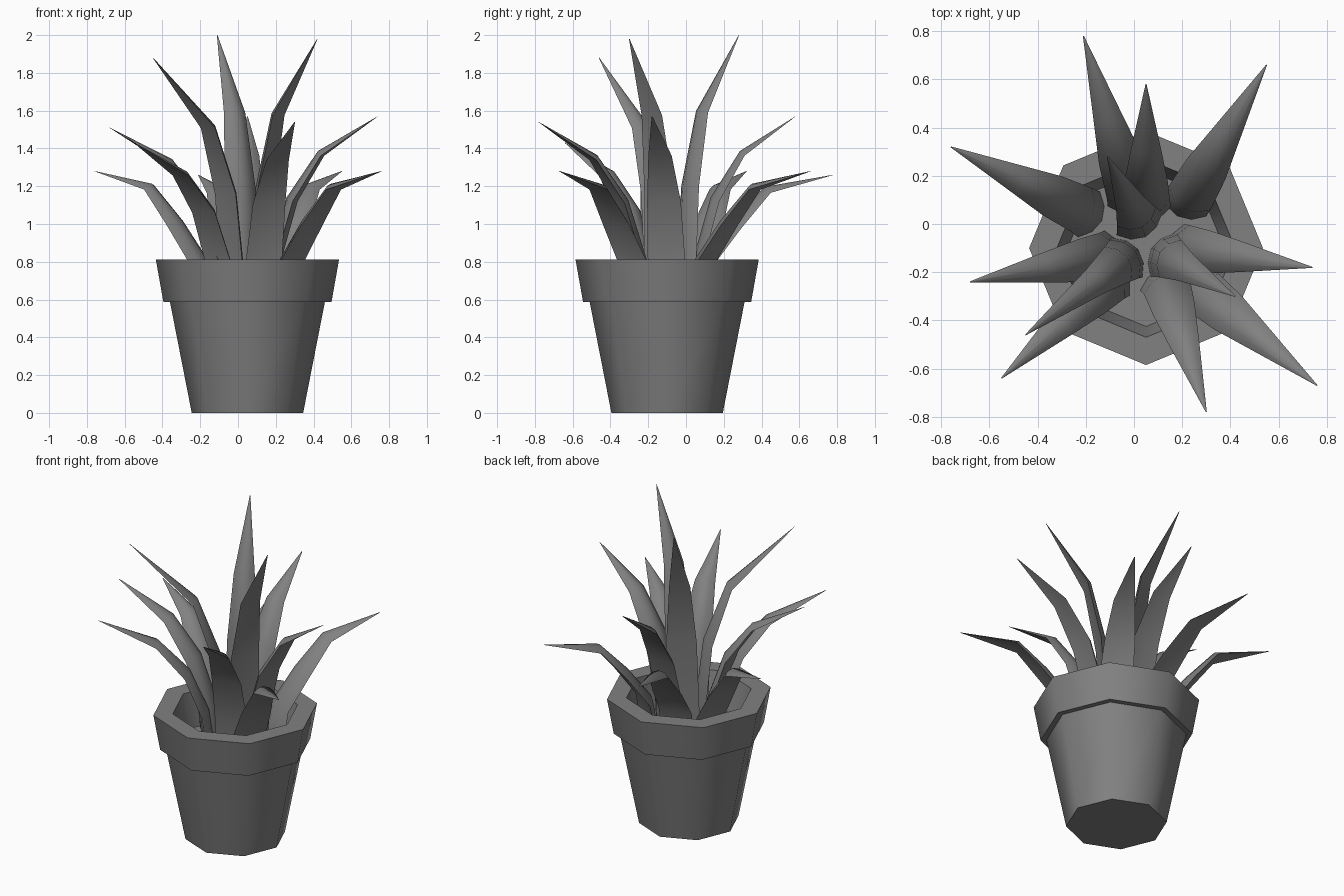
import bpy, bmesh, math
from mathutils import Vector

if "Cube" in bpy.data.objects:
    bpy.data.objects.remove(bpy.data.objects["Cube"], do_unlink=True)

grey = bpy.data.materials.new("plain grey")
grey.use_nodes = True
colour = (0.22, 0.22, 0.22, 1)
grey.diffuse_color = colour
grey.node_tree.nodes["Principled BSDF"].inputs["Base Color"].default_value = colour


def finish(bm, name, angle):
    bmesh.ops.recalc_face_normals(bm, faces=bm.faces)
    mesh = bpy.data.meshes.new(name)
    bm.to_mesh(mesh)
    bm.free()
    obj = bpy.data.objects.new(name, mesh)
    bpy.context.collection.objects.link(obj)
    mesh.materials.append(grey)
    bpy.ops.object.select_all(action='DESELECT')
    obj.select_set(True)
    bpy.context.view_layer.objects.active = obj
    bpy.ops.object.shade_smooth_by_angle(angle=math.radians(angle))
    return obj


def skin(bm, rings):
    for a, b in zip(rings, rings[1:]):
        n = len(a)
        for i in range(n):
            j = (i + 1) % n
            bm.faces.new((a[i], a[j], b[j], b[i]))


CENTRE = Vector((0.05, -0.10, 0))


# Eight-sided pot: foot, wall, overhanging rim, inner wall, closed at soil level
def make_pot():
    profile = [(0.295, 0), (0.41, 0.587), (0.445, 0.587), (0.485, 0.812),
               (0.37, 0.812), (0.325, 0.6)]
    bm = bmesh.new()
    rings = []
    for r, z in profile:
        rings.append([bm.verts.new(CENTRE + Vector((r * math.cos(k * math.pi / 4),
                                                    r * math.sin(k * math.pi / 4), z)))
                      for k in range(8)])
    skin(bm, rings)
    bm.faces.new(rings[0])
    bm.faces.new(rings[-1])
    finish(bm, "pot", 50)


# Bend of each leaf kind: (share of reach, share of height)
BENDS = {
    "tall": [(0, 0), (0.07, 0.33), (0.3, 0.66), (1, 1)],
    "middle": [(0, 0), (0.17, 0.42), (0.45, 0.74), (1, 1)],
    "low": [(0, 0), (0.22, 0.42), (0.47, 0.82), (1, 1)],
}
WIDTHS = [0.21, 0.2, 0.18, 0.125, 0.004]
# Leaf section: (across, up) in widths, domed above and nearly flat below
SECTION = [(-0.5, 0), (-0.28, 0.2), (0, 0.28), (0.28, 0.2), (0.5, 0), (0, 0.04)]


def make_leaf(name, kind, base, tip):
    foot = Vector((*base, 0.81))
    end = Vector(tip)
    run = end - foot
    path = [foot + Vector((run.x * u, run.y * u, run.z * h)) for u, h in BENDS[kind]]
    root = foot.lerp(CENTRE, 0.15)
    root.z = 0.59
    path.insert(0, root)
    side = Vector((-run.y, run.x, 0)).normalized()
    bm = bmesh.new()
    rings = []
    for i, p in enumerate(path):
        along = (path[min(i + 1, len(path) - 1)] - path[max(i - 1, 0)]).normalized()
        up = along.cross(side).normalized()
        if up.z < 0:
            up.negate()
        w = WIDTHS[i]
        rings.append([bm.verts.new(p + side * (a * w) + up * ((b - 0.12) * w))
                      for a, b in SECTION])
    skin(bm, rings)
    bm.faces.new(rings[0])
    bm.faces.new(rings[-1])
    finish(bm, name, 48)


make_pot()

LEAVES = [
    ("tall", (0.03, -0.01), (-0.11, 0.28, 2.0)),
    ("tall", (0.11, -0.12), (0.42, -0.30, 1.98)),
    ("tall", (-0.02, -0.13), (-0.45, -0.46, 1.88)),
    ("middle", (0.05, 0.07), (0.05, 0.58, 1.57)),
    ("middle", (0.19, -0.10), (0.74, -0.18, 1.57)),
    ("middle", (0.13, -0.24), (0.30, -0.78, 1.54)),
    ("middle", (-0.10, -0.13), (-0.68, -0.24, 1.51)),
    ("middle", (-0.09, -0.22), (-0.55, -0.64, 1.43)),
    ("low", (-0.20, 0.05), (-0.76, 0.32, 1.28)),
    ("low", (0.27, -0.27), (0.76, -0.67, 1.28)),
    ("low", (0.22, 0.09), (0.55, 0.66, 1.28)),
    ("low", (-0.01, 0.11), (-0.21, 0.78, 1.26)),
]
for number, (kind, base, tip) in enumerate(LEAVES, 1):
    make_leaf(f"{kind}_leaf_{number}", kind, base, tip)
